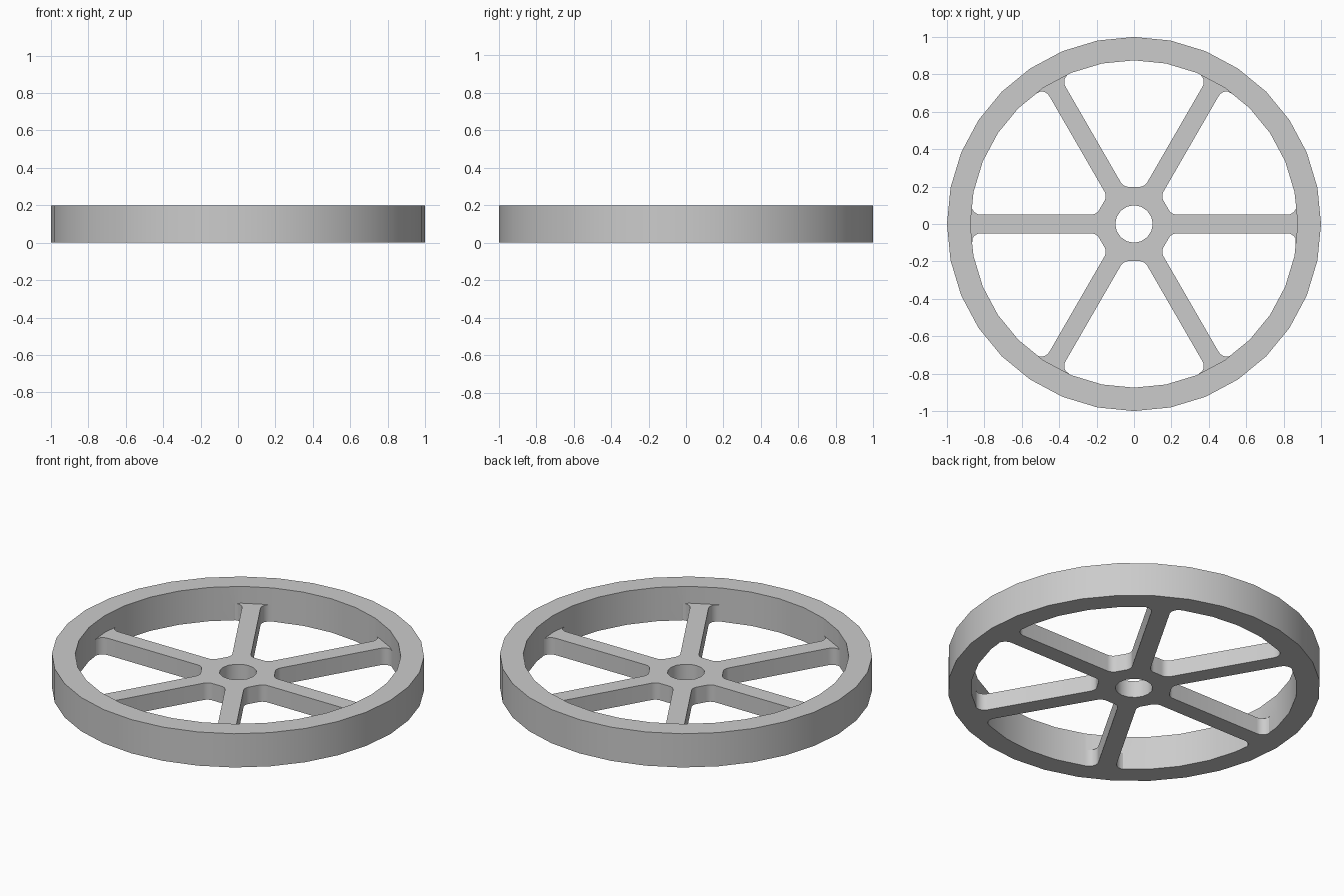
import bpy, bmesh
from math import asin, cos, sin, pi, degrees, radians
from mathutils import Vector

cube = bpy.data.objects.get("Cube")
if cube:
    bpy.data.objects.remove(cube, do_unlink=True)

# Main sizes
SIDES, SPOKES = 32, 6
RIM_OUT, RIM_IN, HUB, BORE = 1.0, 0.875, 0.2, 0.1
HALF_SPOKE, FILLET = 0.05, 0.05
WEB_TOP, RIM_TOP = 0.1, 0.2
STEP = 360 / SIDES
HALF = 180 / SPOKES


def polar(r, deg):
    return Vector((r * cos(radians(deg)), r * sin(radians(deg))))


def circle(r, n):
    return [polar(r, 360 * i / n) for i in range(n)]


def on_rim(deg):
    """Point on the faceted inner edge of the rim."""
    off = deg % STEP - STEP / 2
    return polar(RIM_IN * cos(pi / SIDES) / cos(radians(off)), deg)


def rim_arc(a, b):
    """Rim points strictly between two angles, at the facet corners."""
    first = int(a // STEP) + 1
    return [on_rim(i * STEP) for i in range(first, first + SIDES) if i * STEP < b]


def arc(centre, a, b, n=6):
    return [centre + polar(FILLET, a + (b - a) * i / n) for i in range(n + 1)]


# Angles of the fillet centres, measured from the middle of an opening
off = HALF_SPOKE + FILLET
rim_ang = HALF - degrees(asin(off / (RIM_IN - FILLET)))
hub_ang = HALF - degrees(asin(off / (HUB + FILLET)))


def spoke_sides(mid):
    """Outline from one rim corner, down around the hub, to the other."""
    half = [on_rim(mid + rim_ang)]
    half += arc(polar(RIM_IN - FILLET, mid + rim_ang), mid + rim_ang, mid + HALF + 90)[1:]
    half += arc(polar(HUB + FILLET, mid + hub_ang), mid + HALF + 90, mid + hub_ang + 180)
    axis = polar(1, mid)
    mirrored = [2 * p.dot(axis) * axis - p for p in half]
    return mirrored + half[::-1]


openings, star, rim_inner = [], [], []
for k in range(SPOKES):
    mid = (2 * k + 1) * HALF
    path = spoke_sides(mid)
    span = rim_arc(mid - rim_ang, mid + rim_ang)
    spoke_end = rim_arc(mid + rim_ang, mid + 2 * HALF - rim_ang)
    openings.append(path + span[::-1])
    star += path + spoke_end
    rim_inner += [path[0]] + span + [path[-1]] + spoke_end

bm = bmesh.new()


def loop(points, z):
    return [bm.verts.new((p.x, p.y, z)) for p in points]


def wall(points, z0, z1):
    a, b = loop(points, z0), loop(points, z1)
    for i in range(len(a)):
        bm.faces.new((a[i - 1], a[i], b[i], b[i - 1]))


def flat(outlines, z):
    edges = []
    for points in outlines:
        v = loop(points, z)
        edges += [bm.edges.new((v[i - 1], v[i])) for i in range(len(v))]
    bmesh.ops.triangle_fill(bm, use_beauty=True, edges=edges, normal=(0, 0, 1))


outer, bore = circle(RIM_OUT, SIDES), circle(BORE, 16)
# Underside, web top and rim top
flat([outer, bore] + openings, 0)
flat([star, bore], WEB_TOP)
flat([outer, rim_inner], RIM_TOP)
# Upright walls
wall(outer, 0, RIM_TOP)
wall(rim_inner, WEB_TOP, RIM_TOP)
wall(bore, 0, WEB_TOP)
for opening in openings:
    wall(opening, 0, WEB_TOP)

bmesh.ops.remove_doubles(bm, verts=bm.verts[:], dist=0.0001)
bmesh.ops.recalc_face_normals(bm, faces=bm.faces[:])
mesh = bpy.data.meshes.new("spoked_wheel")
bm.to_mesh(mesh)
bm.free()

grey = bpy.data.materials.new("light grey")
grey.use_nodes = True
colour = (0.6, 0.6, 0.6, 1)
grey.diffuse_color = colour
grey.node_tree.nodes["Principled BSDF"].inputs["Base Color"].default_value = colour
mesh.materials.append(grey)

wheel = bpy.data.objects.new("spoked_wheel", mesh)
bpy.context.collection.objects.link(wheel)
bpy.ops.object.select_all(action="DESELECT")
wheel.select_set(True)
bpy.context.view_layer.objects.active = wheel
bpy.ops.object.shade_smooth_by_angle(angle=radians(30))
